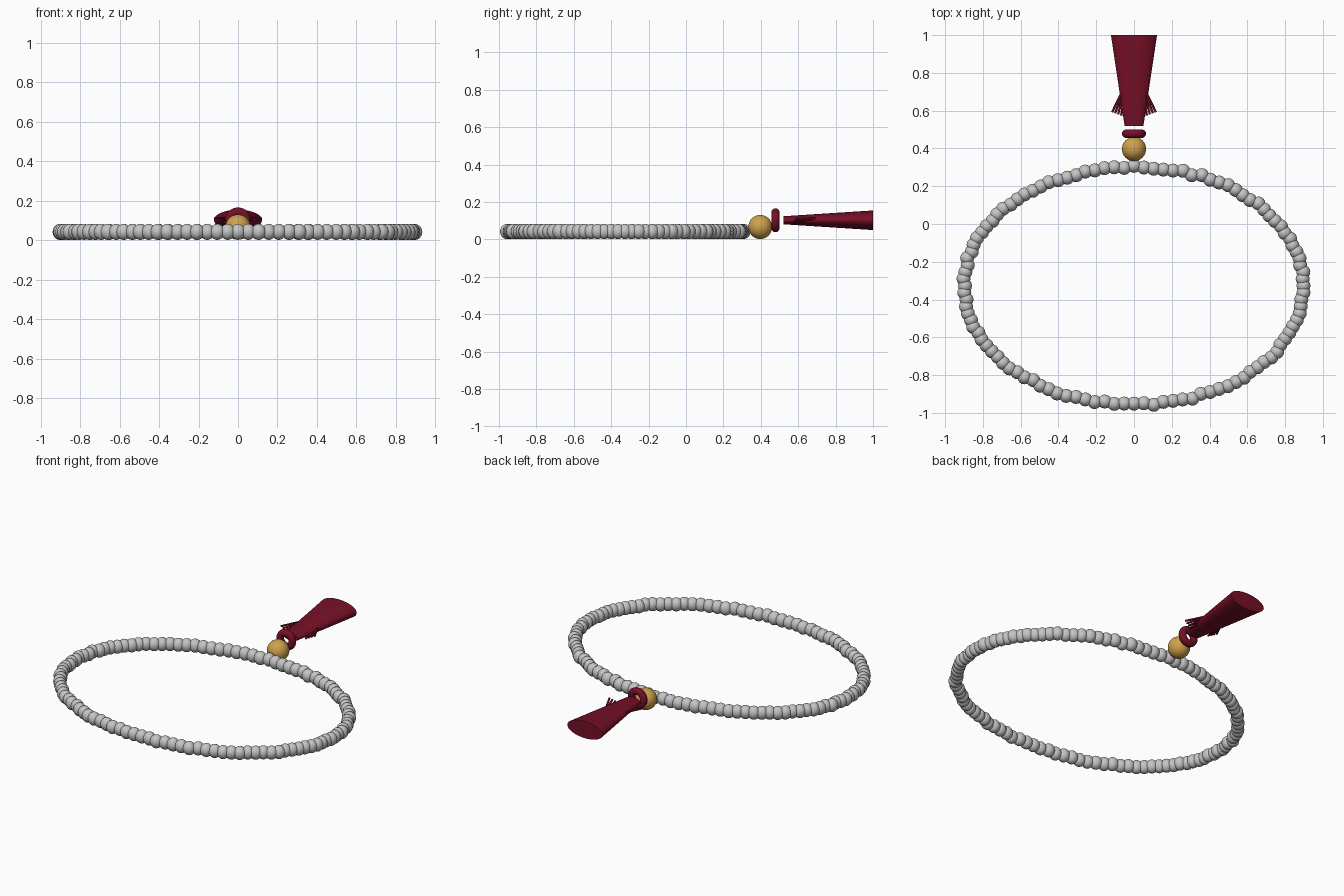
import bpy, bmesh, math, random
from mathutils import Matrix, Vector

if "Cube" in bpy.data.objects:
    bpy.data.objects.remove(bpy.data.objects["Cube"])

random.seed(7)


def material(name, rgb):
    m = bpy.data.materials.new(name)
    m.diffuse_color = (*rgb, 1)
    m.use_nodes = True
    m.node_tree.nodes["Principled BSDF"].inputs["Base Color"].default_value = m.diffuse_color
    return m


GREY = material("pale_grey", (0.56, 0.56, 0.56))
GOLD = material("gold", (0.62, 0.36, 0.075))
WINE = material("wine_red", (0.18, 0.005, 0.02))


def finish(bm, name, mat, angle=45):
    mesh = bpy.data.meshes.new(name)
    bm.to_mesh(mesh)
    bm.free()
    obj = bpy.data.objects.new(name, mesh)
    bpy.context.collection.objects.link(obj)
    mesh.materials.append(mat)
    bpy.ops.object.select_all(action='DESELECT')
    obj.select_set(True)
    bpy.context.view_layer.objects.active = obj
    bpy.ops.object.shade_smooth_by_angle(angle=math.radians(angle))
    return obj


# Oval strand of slightly uneven beads
COUNT = 108
bm = bmesh.new()
for i in range(COUNT):
    t = 2 * math.pi * i / COUNT
    off = random.uniform(-0.008, 0.008)
    pos = Vector(((0.9 + off) * math.cos(t), -0.327 + (0.63 + off) * math.sin(t), 0.042))
    bmesh.ops.create_uvsphere(bm, u_segments=16, v_segments=12, radius=0.037,
                              matrix=Matrix.Translation(pos) @ Matrix.Diagonal((1, 1, 1.1, 1)))
finish(bm, "bead_strand", GREY)

# Large gold bead
bm = bmesh.new()
bmesh.ops.create_uvsphere(bm, u_segments=32, v_segments=20, radius=0.064,
                          matrix=Matrix.Translation((0, 0.397, 0.066)))
finish(bm, "gold_bead", GOLD)

# Ring between bead and tassel
bpy.ops.mesh.primitive_torus_add(major_segments=32, minor_segments=14, major_radius=0.042,
                                 minor_radius=0.022, location=(0, 0.478, 0.102),
                                 rotation=(math.pi / 2, 0, 0))
ring = bpy.context.object
ring.name = "tassel_ring"
ring.data.materials.append(WINE)
bpy.ops.object.shade_smooth_by_angle(angle=math.radians(45))

# Flattened, flaring tassel skirt
bm = bmesh.new()
bmesh.ops.create_cone(bm, cap_ends=True, segments=32, radius1=0.05, radius2=0.122, depth=0.48,
                      matrix=Matrix.Translation((0, 0.76, 0.102))
                      @ Matrix.Diagonal((1, 1, 0.43, 1))
                      @ Matrix.Rotation(-math.pi / 2, 4, 'X'))
finish(bm, "tassel_skirt", WINE)

# Loose threads splayed out from both sides of the skirt
bm = bmesh.new()
for side in (-1, 1):
    for k in range(4):
        a = Vector((side * (0.068 - 0.006 * k), 0.69, 0.112 - 0.005 * k))
        b = Vector((side * (0.116 - 0.016 * k), 0.592 - 0.006 * k, 0.112 - 0.007 * k))
        d = b - a
        bmesh.ops.create_cone(bm, cap_ends=True, segments=8, radius1=0.006, radius2=0.006,
                              depth=d.length, matrix=Matrix.Translation((a + b) / 2)
                              @ d.to_track_quat('Z', 'Y').to_matrix().to_4x4())
finish(bm, "loose_threads", WINE)
